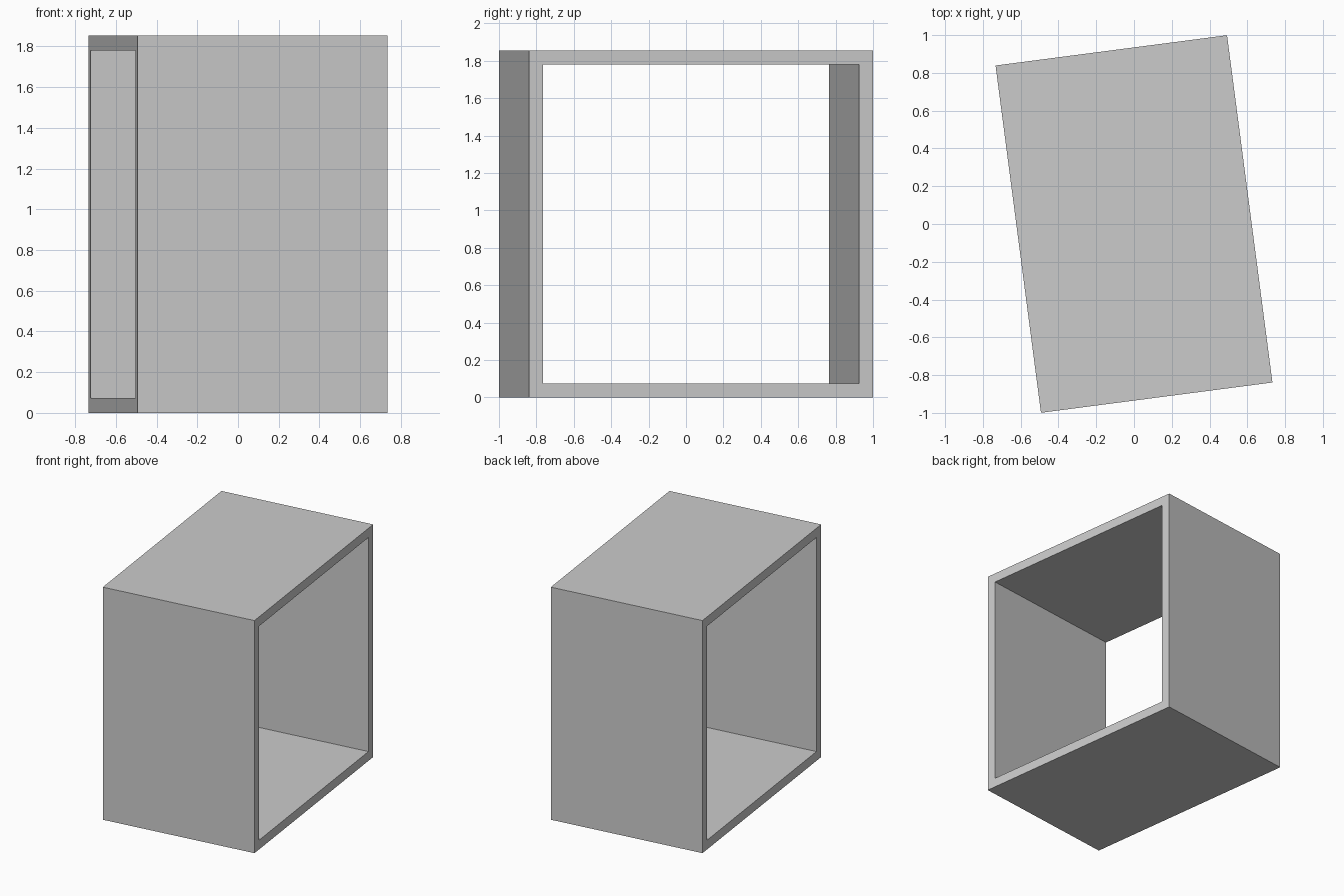
import bpy, bmesh, math
from mathutils import Matrix, Vector

if "Cube" in bpy.data.objects:
    bpy.data.objects.remove(bpy.data.objects["Cube"])

SIDE = 1.854     # outer height and length of the square frame
DEPTH = 1.236    # distance between the two open ends
WALL = 0.074     # panel thickness
TURN = math.radians(7.45)

bm = bmesh.new()


# Square loop at one open end of the tube
def square(half):
    return [bm.verts.new((-DEPTH / 2, y * half, z * half + SIDE / 2))
            for y, z in ((-1, -1), (1, -1), (1, 1), (-1, 1))]


# Square rim between outer and inner loops
outer = square(SIDE / 2)
inner = square(SIDE / 2 - WALL)
rim = [bm.faces.new((outer[i], outer[(i + 1) % 4], inner[(i + 1) % 4], inner[i]))
       for i in range(4)]

# Extrude the rim into an open-ended box, keeping the first rim as a cap
ext = bmesh.ops.extrude_face_region(bm, geom=rim, use_keep_orig=True)
moved = [g for g in ext["geom"] if isinstance(g, bmesh.types.BMVert)]
bmesh.ops.translate(bm, verts=moved, vec=Vector((DEPTH, 0, 0)))

# Turn slightly about the vertical axis
bmesh.ops.transform(bm, matrix=Matrix.Rotation(TURN, 4, 'Z'), verts=bm.verts)
bmesh.ops.recalc_face_normals(bm, faces=bm.faces)

mesh = bpy.data.meshes.new("open_box_shelf")
bm.to_mesh(mesh)
bm.free()
bpy.context.collection.objects.link(bpy.data.objects.new("open_box_shelf", mesh))
